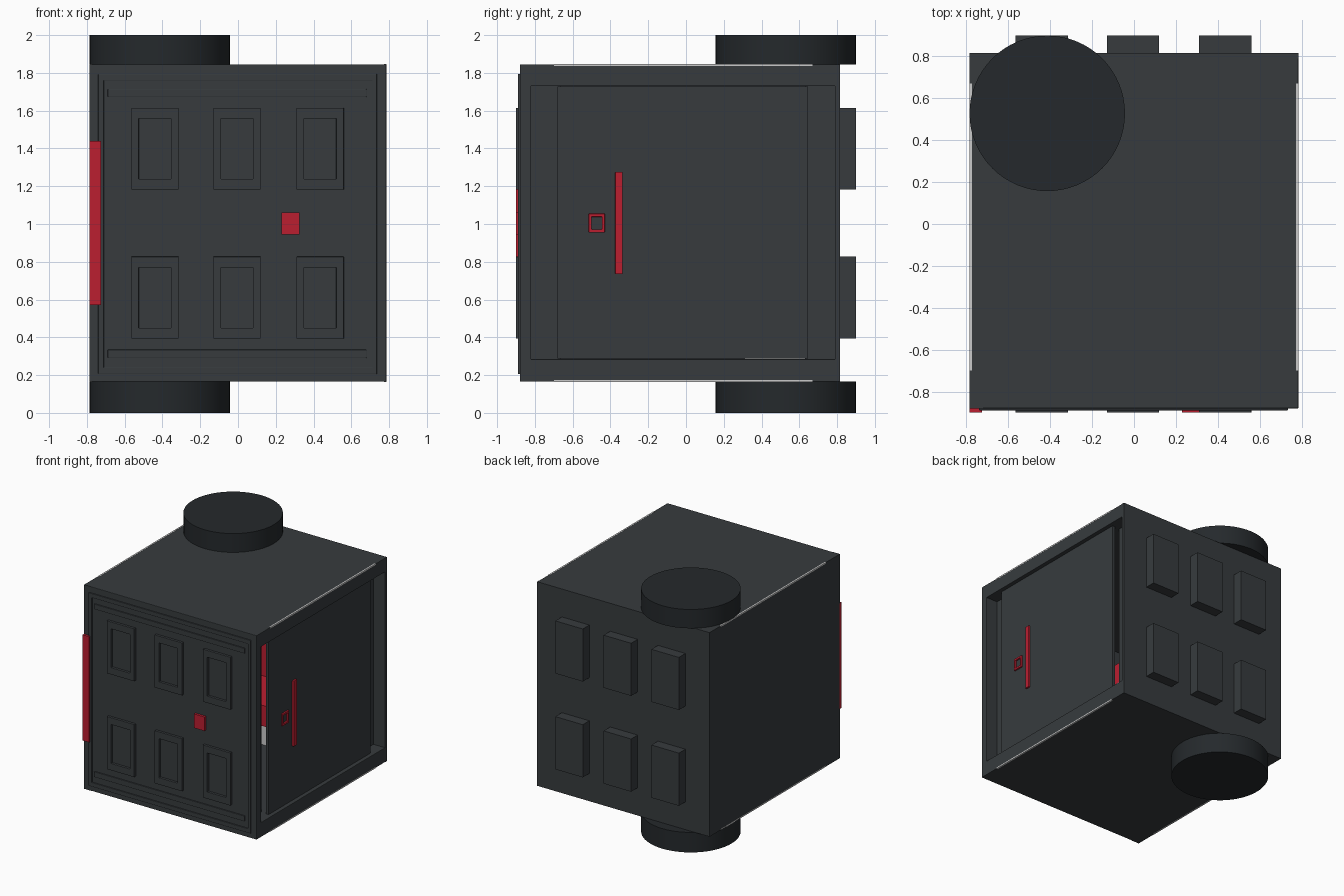
import bpy, bmesh

if "Cube" in bpy.data.objects:
    bpy.data.objects.remove(bpy.data.objects["Cube"])

def material(name, col):
    m = bpy.data.materials.new(name)
    m.diffuse_color = (*col, 1)
    m.use_nodes = True
    m.node_tree.nodes["Principled BSDF"].inputs["Base Color"].default_value = m.diffuse_color
    return m

DARK = material("dark_metal", (0.038, 0.044, 0.048))
BLACK = material("black_metal", (0.018, 0.022, 0.025))
RED = material("red_trim", (0.5, 0.013, 0.03))
LIGHT = material("light_strip", (0.6, 0.6, 0.6))

def box(name, x, y, z, mat=DARK, bevel=0):
    """Box from (min, max) ranges on each axis."""
    bm = bmesh.new()
    bmesh.ops.create_cube(bm, size=1)
    for v in bm.verts:
        v.co = [(r[0] + r[1]) / 2 + c * (r[1] - r[0]) for c, r in zip(v.co, (x, y, z))]
    return finish(name, bm, mat, bevel)

def finish(name, bm, mat, bevel=0):
    bmesh.ops.recalc_face_normals(bm, faces=bm.faces)
    me = bpy.data.meshes.new(name)
    bm.to_mesh(me)
    bm.free()
    ob = bpy.data.objects.new(name, me)
    bpy.context.collection.objects.link(ob)
    me.materials.append(mat)
    if bevel:
        b = ob.modifiers.new("bevel", 'BEVEL')
        b.width, b.segments = bevel, 2
    return ob

def ring(name, axis, outer, inner, depth, mat=DARK, bevel=0):
    """Rectangular ring; outer/inner are (a0, a1, z0, z1), axis is the depth axis."""
    bm = bmesh.new()
    loops = []
    for r in (outer, inner):
        for d in depth:
            pts = [(r[0], r[2]), (r[1], r[2]), (r[1], r[3]), (r[0], r[3])]
            loops.append([bm.verts.new((d, a, z) if axis == 'x' else (a, d, z)) for a, z in pts])
    for p, q in ((0, 1), (1, 3), (3, 2), (2, 0)):
        for i in range(4):
            j = (i + 1) % 4
            bm.faces.new((loops[p][i], loops[p][j], loops[q][j], loops[q][i]))
    return finish(name, bm, mat, bevel)

X, Y, Z = (-0.785, 0.785), (-0.88, 0.815), (0.165, 1.845)
INZ = (0.285, 1.73)

# Cabin shell, open on the right
box("floor", X, Y, (Z[0], INZ[0]), bevel=0.004)
box("roof", X, Y, (INZ[1], Z[1]), bevel=0.004)
box("left_wall", (X[0], -0.72), Y, Z)
box("front_wall", X, (Y[0], -0.82), Z, bevel=0.004)
box("back_wall", X, (0.79, Y[1]), Z)

# Doorway jambs and sliding door
box("front_jamb", (0.63, 0.68), (-0.82, -0.665), INZ)
box("back_jamb", (0.63, 0.68), (0.63, 0.79), INZ)
box("sliding_door", (0.73, 0.755), (-0.68, 0.645), (0.288, 1.727))
box("door_handle", (0.755, 0.772), (-0.375, -0.335), (0.735, 1.275), RED, 0.003)
ring("door_latch", 'x', (-0.515, -0.43, 0.955, 1.055), (-0.5, -0.445, 0.972, 1.038),
     (0.752, 0.768), RED, 0.003)

# Raised border and rails on the front
ring("front_border", 'y', (-0.74, 0.735, 0.205, 1.795), (-0.71, 0.71, 0.24, 1.76),
     (-0.889, -0.875), bevel=0.003)
for name, z in (("lower_rail", (0.29, 0.335)), ("upper_rail", (1.672, 1.715))):
    box(name, (-0.69, 0.68), (-0.889, -0.875), z, bevel=0.003)

# Framed panels in front, matching solid blocks behind
for cx in (-0.44, -0.005, 0.435):
    for z0, z1 in ((0.393, 0.827), (1.182, 1.615)):
        ring("front_panel_frame", 'y', (cx - 0.125, cx + 0.125, z0, z1),
             (cx - 0.085, cx + 0.085, z0 + 0.057, z1 - 0.057), (-0.9, -0.875), bevel=0.002)
        box("back_block", (cx - 0.125, cx + 0.125), (0.81, 0.9), (z0, z1))

# Red details on the front
box("front_handle", (-0.785, -0.725), (-0.9, -0.875), (0.57, 1.44), RED)
box("front_button", (0.23, 0.325), (-0.9, -0.875), (0.945, 1.06), RED)

# Light strips along the long edges
for sx in (-1, 1):
    for name, z in (("lower_light", (0.164, 0.174)), ("upper_light", (1.836, 1.846))):
        box(name, sorted((sx * 0.774, sx * 0.786)), (-0.7, 0.67), z, LIGHT)

# Interior bench
box("bench_base", (-0.7, 0.6), (0.31, 0.79), (0.285, 0.45), LIGHT)
box("bench_seat", (-0.7, 0.6), (0.29, 0.79), (0.45, 0.62), RED)
box("bench_back", (-0.7, 0.6), (0.72, 0.79), (0.62, 1.3), RED)

# Round drums above and below
for name, z in (("lower_drum", 0.0825), ("upper_drum", 1.9225)):
    bpy.ops.mesh.primitive_cylinder_add(vertices=64, radius=0.371,
        depth=0.165 if z < 1 else 0.155, location=(-0.414, 0.528, z))
    ob = bpy.context.object
    ob.name = name
    ob.data.materials.append(BLACK)
    bpy.ops.object.shade_smooth_by_angle()
